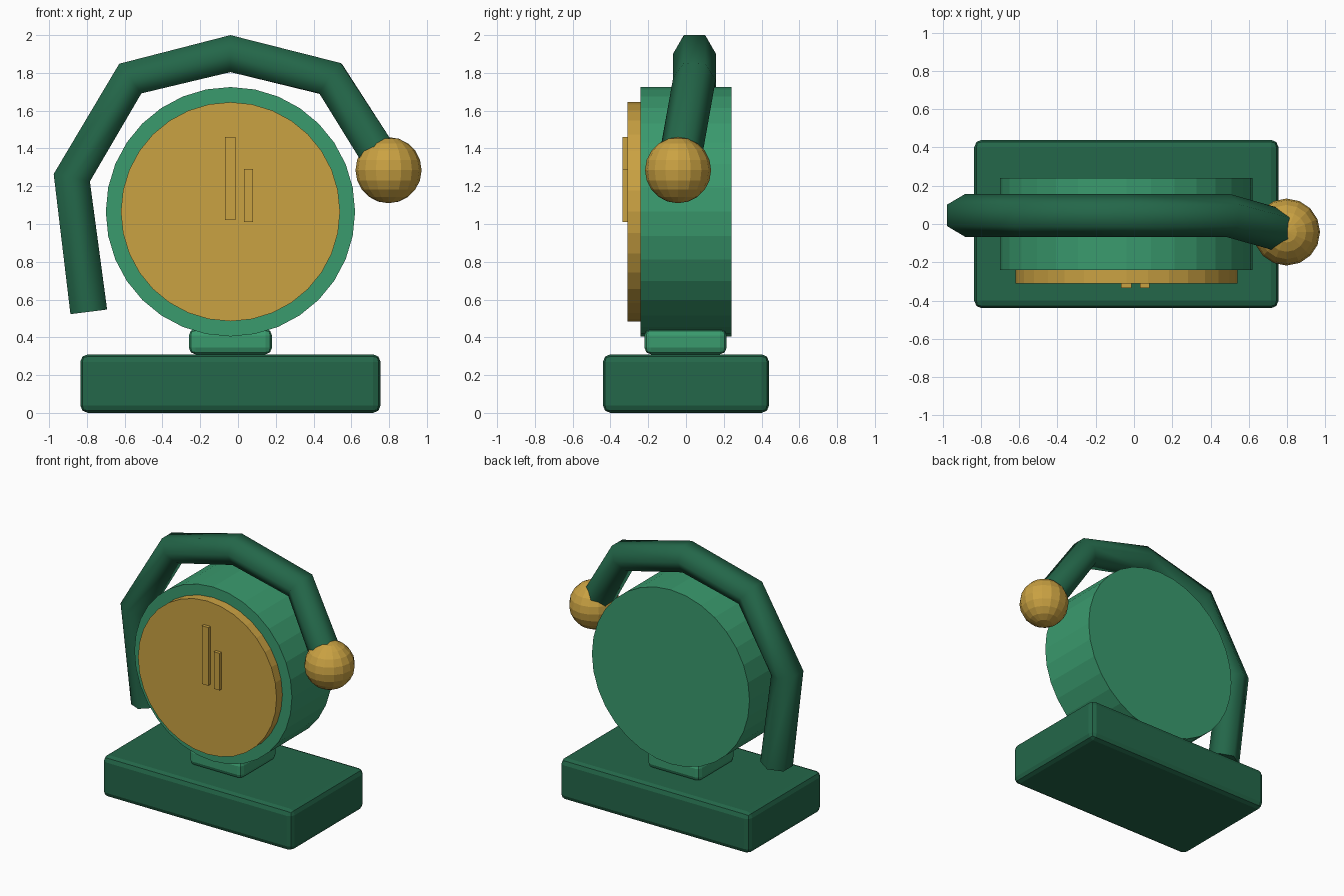
import bpy, bmesh, math
from mathutils import Vector, Matrix

cube = bpy.data.objects.get("Cube")
if cube:
    bpy.data.objects.remove(cube, do_unlink=True)


def material(name, rgb):
    m = bpy.data.materials.new(name)
    m.use_nodes = True
    m.diffuse_color = (*rgb, 1)
    m.node_tree.nodes["Principled BSDF"].inputs["Base Color"].default_value = (*rgb, 1)
    return m


DARK = material("dark green", (0.017, 0.135, 0.067))
GREEN = material("green", (0.042, 0.325, 0.155))
GOLD = material("gold", (0.59, 0.36, 0.055))
MID = -0.04      # centre line of the clock
AXIS = 1.065     # height of the case centre


def finish(name, bm, mat):
    bmesh.ops.recalc_face_normals(bm, faces=bm.faces)
    mesh = bpy.data.meshes.new(name)
    bm.to_mesh(mesh)
    bm.free()
    mesh.materials.append(mat)
    ob = bpy.data.objects.new(name, mesh)
    bpy.context.collection.objects.link(ob)
    return ob


def box(name, lo, hi, mat, bevel=0):
    lo, hi = Vector(lo), Vector(hi)
    bm = bmesh.new()
    bmesh.ops.create_cube(bm, size=1, matrix=Matrix.Translation((lo + hi) / 2)
                          @ Matrix.Diagonal((*(hi - lo), 1)))
    ob = finish(name, bm, mat)
    if bevel:
        mod = ob.modifiers.new("rounded edges", "BEVEL")
        mod.width, mod.segments = bevel, 2
    return ob


def drum(name, radius, y0, y1, mat):
    bm = bmesh.new()
    place = Matrix.Translation((MID, (y0 + y1) / 2, AXIS)) @ Matrix.Rotation(math.pi / 2, 4, "X")
    bmesh.ops.create_cone(bm, cap_ends=True, segments=32, radius1=radius,
                          radius2=radius, depth=y1 - y0, matrix=place)
    return finish(name, bm, mat)


def tube(name, path, radius, sides, mat):
    path = [Vector(p) for p in path]
    bm = bmesh.new()
    rings = []
    for i, p in enumerate(path):
        before = (p - path[i - 1]).normalized() if i else Vector()
        after = (path[i + 1] - p).normalized() if i + 1 < len(path) else Vector()
        along = (before + after).normalized()
        out = along.cross(Vector((0, 1, 0))).normalized()
        side = out.cross(along)
        angles = [math.tau * k / sides for k in range(sides)]
        rings.append([bm.verts.new(p + radius * (side * math.cos(a) + out * math.sin(a)))
                      for a in angles])
    for r, s in zip(rings, rings[1:]):
        for k in range(sides):
            n = (k + 1) % sides
            bm.faces.new((r[k], r[n], s[n], s[k])).smooth = True
    # end caps stay flat with a sharp rim
    for ring in (rings[0], rings[-1]):
        cap = bm.faces.new(ring)
        for e in cap.edges:
            e.smooth = False
    return finish(name, bm, mat)


# Plinth and neck
box("base", (-0.835, -0.44, 0), (0.755, 0.44, 0.31), DARK, 0.04)
box("neck", (-0.26, -0.22, 0.31), (0.18, 0.215, 0.445), GREEN, 0.035)

# Case, dial and hands
drum("case", 0.66, -0.24, 0.24, GREEN)
drum("dial", 0.58, -0.31, -0.24, GOLD)
box("long_hand", (-0.068, -0.335, 1.02), (-0.014, -0.305, 1.46), GOLD)
box("short_hand", (0.032, -0.335, 1.01), (0.08, -0.305, 1.29), GOLD)

# Arching arm with a ball at its end
BALL = (0.797, -0.042, 1.285)
tube("arm", [(-0.79, 0.045, 0.535), (-0.88, 0.045, 1.245), (-0.57, 0.045, 1.77),
             (MID, 0.045, 1.902), (0.49, 0.045, 1.77), BALL], 0.113, 6, DARK)
bm = bmesh.new()
bmesh.ops.create_uvsphere(bm, u_segments=16, v_segments=10, radius=0.175,
                          matrix=Matrix.Translation(BALL))
finish("ball", bm, GOLD)
